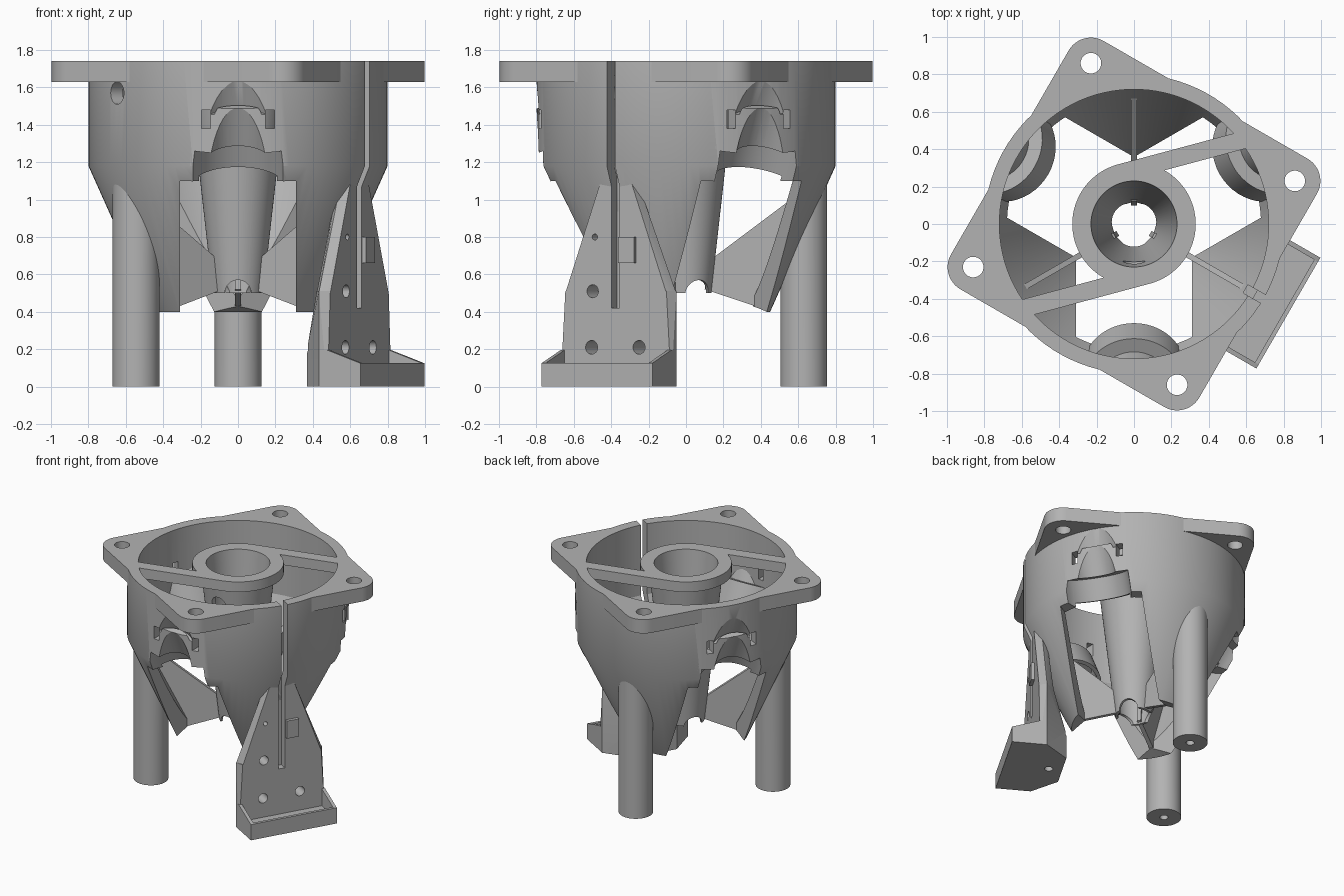
import bpy, bmesh, math
from mathutils import Matrix, Vector

cube = bpy.data.objects.get("Cube")
if cube:
    bpy.data.objects.remove(cube, do_unlink=True)

grey = bpy.data.materials.new("plain grey")
grey.use_nodes = True
COLOUR = (0.45, 0.45, 0.45, 1)
grey.diffuse_color = COLOUR
grey.node_tree.nodes["Principled BSDF"].inputs["Base Color"].default_value = COLOUR

WINDOWS = (-90, 30, 150)
TOP = 1.74


def turn(deg):
    """Frame whose x axis points outward at the given angle."""
    return Matrix.Rotation(math.radians(deg), 4, 'Z')


def finish(name, bm, frame=None):
    bmesh.ops.recalc_face_normals(bm, faces=bm.faces)
    if frame:
        bm.transform(frame)
    mesh = bpy.data.meshes.new(name)
    bm.to_mesh(mesh)
    bm.free()
    mesh.materials.append(grey)
    obj = bpy.data.objects.new(name, mesh)
    bpy.context.collection.objects.link(obj)
    return obj


def lathe(name, profile, steps=96):
    """Turn a closed profile; points with zero radius become single poles."""
    bm = bmesh.new()
    rings = []
    for r, z in profile:
        if r == 0:
            rings.append([bm.verts.new((0, 0, z))] * steps)
        else:
            angles = [math.tau * k / steps for k in range(steps)]
            rings.append([bm.verts.new((r * math.cos(a), r * math.sin(a), z)) for a in angles])
    for i, ring in enumerate(rings):
        last = rings[i - 1]
        for k in range(steps):
            corners = list(dict.fromkeys((last[k - 1], last[k], ring[k], ring[k - 1])))
            if len(corners) > 2:
                bm.faces.new(corners)
    return finish(name, bm, turn(1.3))


def hull(name, points, frame=None):
    bm = bmesh.new()
    for p in points:
        bm.verts.new(p)
    bmesh.ops.convex_hull(bm, input=bm.verts)
    junk = [v for v in bm.verts if not v.link_faces]
    bmesh.ops.delete(bm, geom=junk, context='VERTS')
    bmesh.ops.dissolve_limit(bm, angle_limit=0.002, verts=bm.verts, edges=bm.edges)
    return finish(name, bm, frame)


def box(name, x, y, z, frame=None):
    return hull(name, [(a, b, c) for a in x for b in y for c in z], frame)


def rod(name, start, end, radius, frame=None, segments=48):
    a, b = Vector(start), Vector(end)
    bm = bmesh.new()
    rot = (b - a).to_track_quat('Z', 'Y').to_matrix().to_4x4()
    bmesh.ops.create_cone(bm, cap_ends=True, segments=segments, radius1=radius, radius2=radius,
                          depth=(b - a).length, matrix=Matrix.Translation((a + b) / 2) @ rot)
    return finish(name, bm, frame)


def bounds(mesh):
    return [f(v.co[i] * s for v in mesh.vertices) for i in range(3) for f, s in ((max, 1), (max, -1))]


def boolean(obj, other, op='DIFFERENCE', keep=False):
    """Apply a boolean; nudge the tool and retry if a cut made the part grow or vanish."""
    limit = bounds(obj.data)
    mod = obj.modifiers.new("bool", 'BOOLEAN')
    mod.operation, mod.object = op, other
    good = None
    for attempt in range(6):
        mod.solver = 'EXACT' if attempt % 2 else 'MANIFOLD'
        other.location = Vector((.0007, -.0011, .0009)) * (attempt // 2)
        bpy.context.view_layer.update()
        result = bpy.data.meshes.new_from_object(
            obj.evaluated_get(bpy.context.evaluated_depsgraph_get()))
        changed = len(result.vertices) != len(obj.data.vertices) or attempt > 3
        if len(result.polygons) and changed and (op == 'UNION' or all(
                n < m + .005 for n, m in zip(bounds(result), limit))):
            good = result
            break
    other.location = (0, 0, 0)
    obj.modifiers.clear()
    if good:
        obj.data = good
    if not keep:
        bpy.data.objects.remove(other, do_unlink=True)


# Helper solids: the outer envelope and the inner hollow
envelope = lathe("envelope_helper", [(0, .54), (.45, .4), (.8, 1.18), (.8, TOP), (0, TOP)])
core = lathe("core_helper", [(0, .3), (.34, .3), (.34, .43), (.72, 1.18), (.72, 1.8), (0, 1.8)])
foot = turn(-30)


def cable_slot():
    return box("slot_cutter", (.69, 1.1), (-.027, .023), (.42, 1.8), foot)


# Shell with three open windows
shell = lathe("shell", [(.34, .435), (.45, .4), (.8, 1.18), (.8, TOP), (.72, TOP), (.72, 1.18)])
for a in WINDOWS:
    boolean(shell, box("window_cutter", (.1, 1), (-.31, .31), (.2, 1.1), turn(a)))
boolean(shell, cable_slot())
boolean(shell, rod("side_hole_cutter", (.6, 0, 1.57), (1, 0, 1.57), .06, turn(216)))


# Tilted lamp housings with a stepped bore
def on_axis(z):
    return (1.04 - .46 * (1.63 - z), 0, z)


for a in WINDOWS:
    f = turn(a)
    body = rod("lamp_housing", on_axis(1.07), on_axis(1.25), .278, f)
    neck = rod("lamp_neck", on_axis(1.24), on_axis(1.42), .2, f)
    for part in (body, neck):
        boolean(part, envelope, 'INTERSECT', keep=True)
    for part in (body, shell):
        boolean(part, rod("wide_bore", on_axis(1.0), on_axis(1.22), .25, f))
    for part in (body, neck, shell):
        boolean(part, rod("narrow_bore", on_axis(1.2), on_axis(1.6), .16, f))
    for part in (neck, shell):
        for s in (-1, 1):
            boolean(part, box("clip_cutter", (.6, .9), (s * .147, s * .195), (1.38, 1.48), f))
    boolean(shell, rod("upper_recess", on_axis(1.39), on_axis(1.9), .22, f))

# Mounting flange with rounded corners and screw holes
corners = [turn(15 + 90 * i) @ Vector((.89, 0, 0)) for i in range(4)]
rim = [c + turn(k * 7.5) @ Vector((.137, 0, 0)) for c in corners for k in range(48)]
flange = hull("mounting_flange", [(p.x, p.y, z) for p in rim for z in (1.63, TOP)])
boolean(flange, core, keep=True)
for c in corners:
    boolean(flange, rod("screw_cutter", (c.x, c.y, 1.5), (c.x, c.y, 1.8), .055))
boolean(flange, cable_slot())

# Round posts
for name, a in (("back_post", 90), ("right_post", 210)):
    post = rod(name, (.63, 0, 0), (.63, 0, 1.15), .125, turn(a), 64)
    boolean(post, core, keep=True)
    boolean(post, rod("post_hole", (.63, 0, -.1), (.63, 0, .15), .03, turn(a)))

# Radial ribs joining the wall to the funnel
for a in (90, 210, 330):
    side = [(.12, .67), (.68, 1.09), (.43, .41), (.1, .52)]
    hull("rib", [(r, t, z) for r, z in side for t in (-.015, .015)], turn(a))

# Central funnel with notched foot
funnel = lathe("central_funnel", [(.33, TOP), (.33, 1.66), (.265, 1.66), (.135, .5), (.115, .5), (.23, TOP)])
for a in WINDOWS:
    boolean(funnel, rod("notch_cutter", (.03, 0, .5), (.4, 0, .5), .07, turn(a)))
boolean(funnel, rod("funnel_hole", (.05, 0, 1.5), (.4, 0, 1.5), .06, turn(-90)))

# Cross bars tangent to the funnel rim
for a in (15, 195):
    bar = box("cross_bar", (0, .7), (.235, .33), (1.66, TOP), turn(a))
    boolean(bar, rod("funnel_mouth", (0, 0, 1.5), (0, 0, 1.8), .24))

# Plate leg: chamfered block below, tapering plate above
W = .342
FACE = .75


def section(z, inner, inner_w, face_w=.312, w=W):
    outline = ((FACE, face_w), (.696, w), (inner, inner_w))
    return [(r, s * t, z) for s in (-1, 1) for r, t in outline]


leg = hull("plate_leg", section(0, .526, .172, W) + section(.2, .526, .172)
           + section(.51, .63, .25), foot)
upper = hull("upper_plate", section(.5, .63, .25) + section(1.08, .66, .08, .1, .11), foot)
boolean(leg, upper, 'UNION')
boolean(leg, core, keep=True)
boolean(leg, cable_slot())
for t, z, r in ((-.143, .51, .035), (-.15, .21, .037), (.143, .21, .037), (-.13, .8, .016)):
    boolean(leg, rod("bolt_cutter", (.3, t, z), (.9, t, z), r, foot, 24))
boolean(leg, rod("cable_hole", (.625, 0, -.1), (.625, 0, 1.2), .03, foot, 24))
box("cable_clip", (.7, .775), (.028, .125), (.66, .8), foot)

# Foot tray with side gussets
box("tray_floor", (.7, .953), (-W, W), (0, .06), foot)
box("tray_lip", (.93, .953), (-W, W), (0, .125), foot)
for s in (-1, 1):
    side = [(.7, 0), (.953, 0), (.953, .125), (.75, .195), (.7, .195)]
    hull("tray_gusset", [(r, s * t, z) for r, z in side for t in (W, W - .025)], foot)

# Remove helpers and smooth the round surfaces
for helper in (envelope, core):
    bpy.data.objects.remove(helper, do_unlink=True)
bpy.ops.object.select_all(action='DESELECT')
for obj in bpy.context.collection.objects:
    if obj.type == 'MESH':
        obj.select_set(True)
        bpy.context.view_layer.objects.active = obj
bpy.ops.object.shade_smooth_by_angle(angle=math.radians(25))
